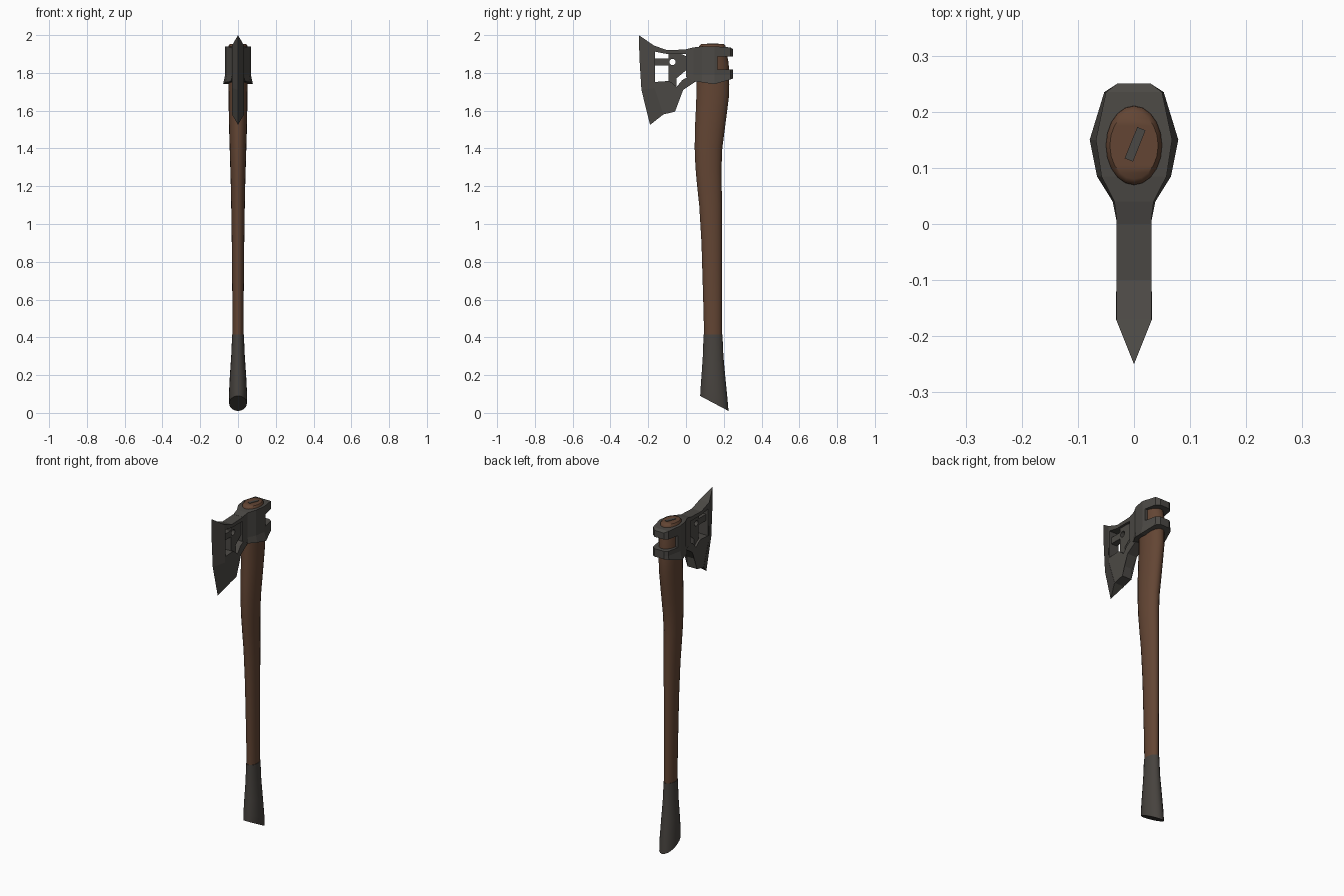
import bpy, bmesh, math
from mathutils import Matrix

if "Cube" in bpy.data.objects:
    bpy.data.objects.remove(bpy.data.objects["Cube"])


def material(name, rgb):
    m = bpy.data.materials.new(name)
    m.diffuse_color = (*rgb, 1)
    m.use_nodes = True
    m.node_tree.nodes["Principled BSDF"].inputs["Base Color"].default_value = m.diffuse_color
    return m


WOOD = material("brown wood", (0.125, 0.060, 0.034))
STEEL = material("dark steel", (0.071, 0.066, 0.059))
WRAP = material("dark grip", (0.063, 0.056, 0.049))


def finish(name, bm, mat, smooth=None):
    bmesh.ops.recalc_face_normals(bm, faces=bm.faces)
    me = bpy.data.meshes.new(name)
    bm.to_mesh(me)
    bm.free()
    ob = bpy.data.objects.new(name, me)
    bpy.context.collection.objects.link(ob)
    if mat:
        me.materials.append(mat)
    if smooth:
        bpy.ops.object.select_all(action='DESELECT')
        ob.select_set(True)
        bpy.context.view_layer.objects.active = ob
        bpy.ops.object.shade_smooth_by_angle(angle=math.radians(smooth))
    return ob


def loft(name, rings, mat, smooth=None):
    """Closed skin through rings of equal point count."""
    bm = bmesh.new()
    loops = [[bm.verts.new(p) for p in r] for r in rings]
    n = len(loops[0])
    for a, b in zip(loops, loops[1:]):
        for i in range(n):
            j = (i + 1) % n
            bm.faces.new((a[i], a[j], b[j], b[i]))
    bm.faces.new(loops[0])
    bm.faces.new(loops[-1])
    bmesh.ops.triangulate(bm, faces=[f for f in bm.faces if len(f.verts) > 4])
    return finish(name, bm, mat, smooth)


def plate(name, pts, half, mat):
    """(y, z) outline extruded symmetrically along x."""
    return loft(name, [[(x, y, z) for y, z in pts] for x in (-half, half)], mat)


def oval(z, y0, y1, hx, slope=0.0, n=20):
    yc, hy = (y0 + y1) / 2, (y1 - y0) / 2
    ring = []
    for i in range(n):
        a = 2 * math.pi * i / n
        dy = hy * math.sin(a)
        ring.append((hx * math.cos(a), yc + dy, z + slope * dy))
    return ring


def cut(ob, cutter):
    mod = ob.modifiers.new("cut", 'BOOLEAN')
    mod.operation = 'DIFFERENCE'
    mod.solver = 'EXACT'
    mod.object = cutter
    bpy.context.view_layer.update()
    bpy.context.view_layer.objects.active = ob
    bpy.ops.object.modifier_apply(modifier=mod.name)
    bpy.data.objects.remove(cutter)


# Wooden handle: z, front y, back y, half width
haft = [(0.41, .096, .19, .029), (0.6, .091, .19, .030), (0.9, .082, .19, .033),
        (1.1, .070, .19, .036), (1.2, .059, .189, .038), (1.3, .050, .188, .041),
        (1.4, .046, .192, .044), (1.5, .047, .205, .047), (1.6, .052, .218, .049),
        (1.68, .055, .228, .050), (1.74, .056, .229, .051), (1.85, .06, .226, .052),
        (1.92, .068, .212, .050), (1.943, .07, .21, .050), (1.953, .08, .2, .043)]
loft("wooden_handle", [oval(*r) for r in haft], WOOD, 50)

# Flared grip with a slanted butt
grip = [(0.05, .075, .225, .047, -.53), (0.1, .077, .22, .048, -.4),
        (0.2, .083, .208, .043, -.15), (0.3, .089, .198, .036), (0.415, .093, .193, .031)]
loft("grip", [oval(*r) for r in grip], WRAP, 50)

# Collar around the handle: y, half width, flange half width, bottom z, top z
collar_pts = [(0.0, .030, .030, 1.78, 1.925), (.04, .035, .038, 1.755, 1.935),
              (.085, .058, .066, 1.75, 1.94), (.15, .068, .079, 1.74, 1.94),
              (.235, .050, .053, 1.765, 1.935), (.25, .030, .030, 1.77, 1.925)]


def collar_ring(f):
    right = [f(p) for p in collar_pts]
    return right + [(-x, y, z) for x, y, z in reversed(right)]


collar = loft("collar", [collar_ring(lambda p: (p[2], p[0], p[3])),
                         collar_ring(lambda p: (p[1], p[0], max(1.79, p[3] + .02))),
                         collar_ring(lambda p: (p[1], p[0], p[4]))], STEEL)
cut(collar, plate("notch_cutter", [(.167, 1.817), (.3, 1.817), (.3, 1.887), (.167, 1.887)], .2, None))

# Blade body with one large opening
bevel_line = [(-.17, 1.945), (-.17, 1.87), (-.166, 1.72), (-.12, 1.58)]
body = plate("blade_body", bevel_line + [(-.058, 1.595), (-.052, 1.655), (-.015, 1.71), (.06, 1.76),
                                         (.06, 1.93), (.02, 1.925), (-.1, 1.92)], .031, STEEL)
cut(body, plate("window_cutter", [(-.163, 1.912), (-.1, 1.9), (.02, 1.9), (.02, 1.785), (-.02, 1.762),
                                  (-.05, 1.725), (-.07, 1.745), (-.093, 1.757), (-.163, 1.752)], .1, None))

# Cross-shaped bars with a round hole in the middle
cross = plate("cross_bars", [(-.167, 1.839), (-.093, 1.839), (-.093, 1.735), (-.05, 1.715), (-.05, 1.839),
                             (.03, 1.839), (.03, 1.876), (-.05, 1.876), (-.05, 1.91), (-.093, 1.91),
                             (-.093, 1.876), (-.167, 1.876)], .018, STEEL)
hole = [(-.0715 + .017 * math.cos(i * math.pi / 6), 1.8575 + .017 * math.sin(i * math.pi / 6))
        for i in range(12)]
cut(cross, plate("hole_cutter", hole, .1, None))

# Sharpened cutting edge
edge_line = [(-.25, 2.0), (-.246, 1.87), (-.236, 1.71), (-.19, 1.525)]
loft("cutting_edge", [[(-.032, *b), (0, *e), (.032, *b)] for b, e in zip(bevel_line, edge_line)], STEEL)

# Metal wedge driven into the handle top
bm = bmesh.new()
bmesh.ops.create_cube(bm, size=1, matrix=Matrix.Translation((.002, .142, 1.945))
                      @ Matrix.Rotation(math.radians(-22), 4, 'Z')
                      @ Matrix.Diagonal((.016, .06, .022, 1)))
finish("top_wedge", bm, STEEL)
